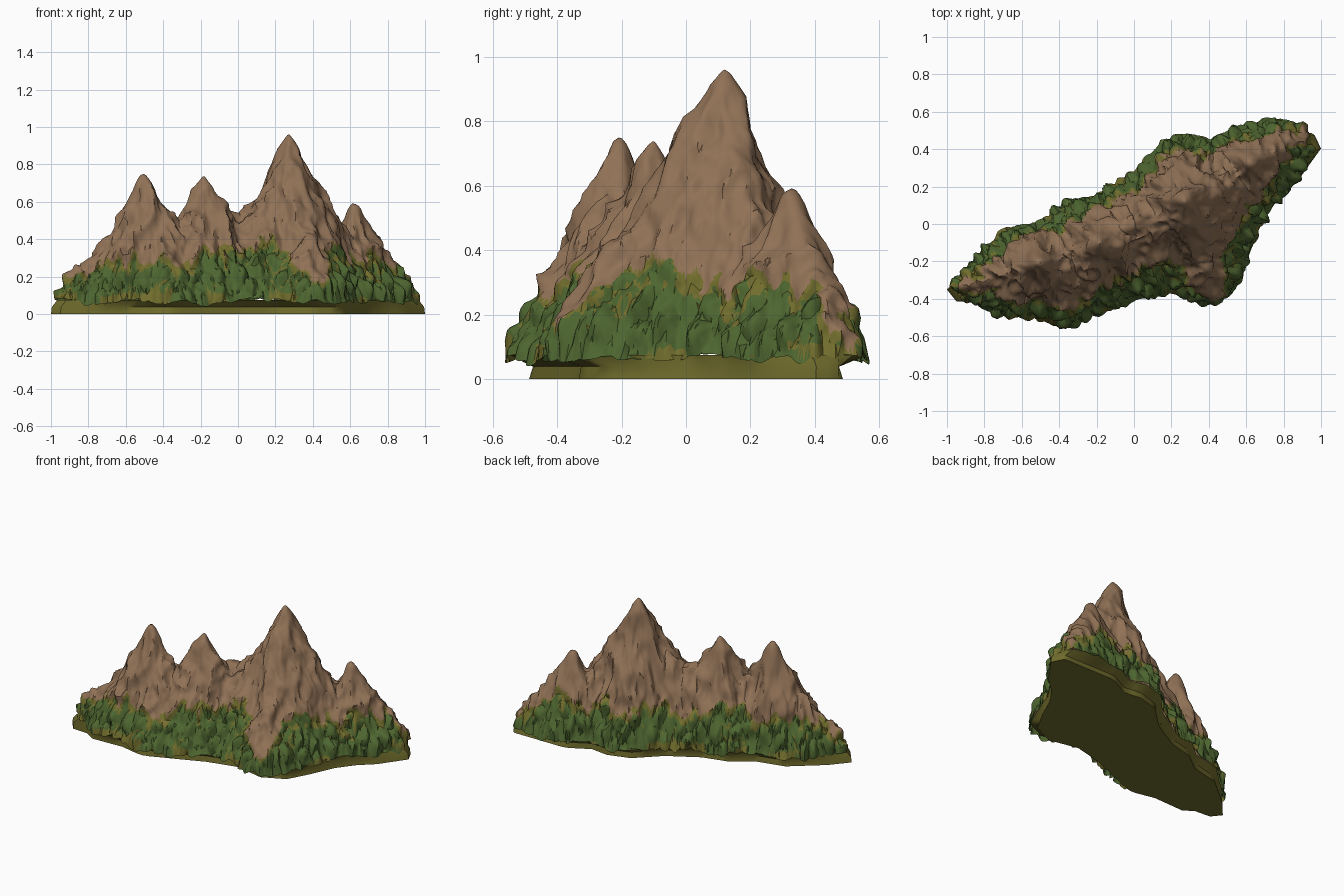
import bpy
import bmesh
import math
import random
from mathutils import Vector, noise, geometry

random.seed(4)
if "Cube" in bpy.data.objects:
    bpy.data.objects.remove(bpy.data.objects["Cube"])

# Plan outline of the range
OUTLINE = [(-1, -.33), (-.9, -.2), (-.7, -.02), (-.5, .02), (-.38, .12), (-.2, .16),
           (0, .28), (.15, .44), (.3, .48), (.42, .45), (.55, .52), (.78, .57), (.95, .52),
           (1, .39), (.88, .2), (.78, .1), (.7, -.02), (.63, -.2), (.55, -.37), (.4, -.44),
           (.2, -.37), (0, -.41), (-.15, -.47), (-.38, -.56), (-.55, -.5), (-.77, -.49),
           (-.84, -.43), (-.95, -.41)]
# Summits, then saddles and shoulders, as (x, y, height, roundness)
SUMMITS = [(-.51, -.21, .745, .028), (-.18, -.1, .74, .026), (.27, .12, .965, .024),
           (.62, .33, .585, .024), (-.36, -.155, .5, .06), (-.03, -.02, .53, .08),
           (.1, .04, .62, .06), (.53, .27, .47, .05), (-.68, -.26, .42, .05),
           (-.84, -.31, .22, .06), (.77, .41, .29, .06), (.36, -.2, .42, .07),
           (-.4, -.34, .36, .08)]
# Places where the tree line drops, or climbs if negative (x, y, amount, radius)
TREE_SHIFTS = [(.43, -.37, .15, .08), (.9, .5, .2, .1), (-.9, -.34, .1, .12), (-.33, -.42, .05, .1),
               (.13, -.24, -.1, .14), (.62, -.08, -.1, .11), (-.38, .05, -.07, .12),
               (.36, .38, -.05, .1), (-.2, -.32, -.04, .08)]
RIM, STEP = .07, .0095


def material(name, colour):
    mat = bpy.data.materials.new(name)
    mat.use_nodes = True
    mat.diffuse_color = (*colour, 1)
    mat.node_tree.nodes["Principled BSDF"].inputs["Base Color"].default_value = (*colour, 1)
    return mat


ROCK = material("brown rock", (.28, .166, .093))
SHRUB = material("green shrubs", (.075, .132, .029))
GRASS = material("olive grass", (.165, .152, .026))


def resample(points, spacing):
    """Even steps along a closed outline."""
    result = []
    for a, b in zip(points, points[1:] + points[:1]):
        a, b = Vector(a), Vector(b)
        n = max(1, round((b - a).length / spacing))
        result += [a.lerp(b, i / n) for i in range(n)]
    return result


EDGE = [Vector((x * .968, y * 1.005)) for x, y in OUTLINE]
SEGMENTS = list(zip(EDGE, EDGE[1:] + EDGE[:1]))


def edge_distance(p):
    best = 9
    for a, b in SEGMENTS:
        ab = b - a
        t = min(1, max(0, (p - a).dot(ab) / ab.length_squared))
        best = min(best, (p - a - ab * t).length)
    return best


def inside(p):
    odd = False
    for a, b in SEGMENTS:
        if (a.y > p.y) != (b.y > p.y) and p.x < a.x + (b.x - a.x) * (p.y - a.y) / (b.y - a.y):
            odd = not odd
    return odd


def height(p, d):
    """Each summit falls evenly to the rim; the highest one wins."""
    top = RIM
    for x, y, z, soft in SUMMITS:
        r = math.hypot(p.x - x, p.y - y, soft) - soft
        top = max(top, RIM + (z - RIM) * (d / (d + r + .0001)) ** 1.06)
    return top + .035 * min(1, d / .03) * max(0, 1 - top / .45)


def tree_line(co):
    """Height at which the shrubs give way to rock."""
    line = .29 + .085 * noise.noise(Vector((co.x * 5, co.y * 5, 0)))
    line += .1 * noise.noise(Vector((co.x * 19, co.y * 19, 5)))
    for x, y, amount, radius in TREE_SHIFTS:
        line -= amount * math.exp(-((co.x - x) ** 2 + (co.y - y) ** 2) / radius ** 2)
    return line


def clump(co):
    """One at the middle of a shrub, falling to zero in the gaps."""
    distances, _ = noise.voronoi(Vector((co.x * 14, co.y * 14, co.z * 7)))
    return min(1, max(0, (distances[1] - distances[0]) * 1.5))


def flutes(co):
    """Steep ribs and gullies in the rock."""
    value = 0
    for freq, amount in ((7, .023), (15, .012), (28, .004)):
        n = noise.noise(Vector((co.x * freq, co.y * freq, co.z * freq * .18)))
        value += amount * (1 - 3.4 * abs(n))
    return value


def finish(bm, name, mats):
    mesh = bpy.data.meshes.new(name)
    bm.to_mesh(mesh)
    bm.free()
    for mat in mats:
        mesh.materials.append(mat)
    obj = bpy.data.objects.new(name, mesh)
    bpy.context.collection.objects.link(obj)
    bpy.ops.object.select_all(action='DESELECT')
    obj.select_set(True)
    bpy.context.view_layer.objects.active = obj
    bpy.ops.object.shade_smooth_by_angle(angle=math.radians(45))


def build_mountains():
    # Triangulated plan: the outline plus jittered points inside it
    rim = resample(EDGE, STEP)
    points = list(rim)
    for i in range(int(2 / STEP) + 1):
        for j in range(int(1.2 / STEP) + 1):
            p = Vector((-1 + (i + random.uniform(-.3, .3)) * STEP,
                        -.6 + (j + random.uniform(-.3, .3)) * STEP))
            if inside(p) and edge_distance(p) > STEP * .6:
                points.append(p)
    loop = [(i, (i + 1) % len(rim)) for i in range(len(rim))]
    plan, _, faces, *_ = geometry.delaunay_2d_cdt(points, loop, [], 1, 1e-5)

    # Raise the summits
    bm = bmesh.new()
    verts = [bm.verts.new((p.x, p.y, height(p, edge_distance(p)))) for p in plan]
    for face in faces:
        bm.faces.new([verts[i] for i in face])
    bmesh.ops.recalc_face_normals(bm, faces=bm.faces)
    bm.normal_update()
    if sum(f.normal.z for f in bm.faces) < 0:
        bmesh.ops.reverse_faces(bm, faces=bm.faces)
        bm.normal_update()

    # Carve the rock and puff out the shrubs
    moves = []
    for v in bm.verts:
        co = v.co
        leafy = min(1, max(0, (tree_line(co) - co.z) / .04 + .5))
        push = flutes(co) * (1 - .5 * leafy) + leafy * (.046 * clump(co) - .012)
        # Keep the summits and the hem from wandering
        crest = min(math.hypot(co.x - s[0], co.y - s[1]) for s in SUMMITS[:4])
        push *= min(1, .25 + crest * 6) * min(1, .55 + (co.z - RIM) * 12)
        moves.append(v.normal * push)
    for v, move in zip(bm.verts, moves):
        v.co += move
        # Uneven hem that dips under each shrub
        hem = .068 + .03 * noise.noise(v.co * 7) - .02 * clump(v.co)
        v.co.z = hem if v.is_boundary else max(v.co.z, hem)

    # Rock above, a ragged grass fringe, shrubs below
    for f in bm.faces:
        co = f.calc_center_median()
        gap = tree_line(co) - co.z
        fringe = .04 + .06 * noise.noise(co * 9)
        meadow = noise.noise(co * 5)
        if gap < 0:
            f.material_index = 0
        elif gap < fringe or (clump(co) < .07 and meadow > .2) or (co.z < .11 and meadow > .2):
            f.material_index = 2
        else:
            f.material_index = 1
    finish(bm, "mountain_range", [ROCK, SHRUB, GRASS])


def build_base():
    # Grassy plinth that narrows below the shrubs
    bm = bmesh.new()

    def ring(scale, length, z, limit):
        result = []
        for p in resample([Vector(p) for p in OUTLINE], .05):
            ridge = .46 * p.x + .01
            y = ridge + (p.y - ridge) * scale
            result.append(bm.verts.new((p.x * length, max(-limit, min(limit, y)), z)))
        return result

    rings = [ring(.97, .965, .075, .6), ring(.82, .995, .038, .475), ring(.83, 1, 0, .487)]
    for upper, lower in zip(rings, rings[1:]):
        for i in range(len(upper)):
            bm.faces.new((upper[i - 1], upper[i], lower[i], lower[i - 1]))
    bm.faces.new(rings[-1])
    bmesh.ops.recalc_face_normals(bm, faces=bm.faces)
    finish(bm, "grass_base", [GRASS])


build_mountains()
build_base()
